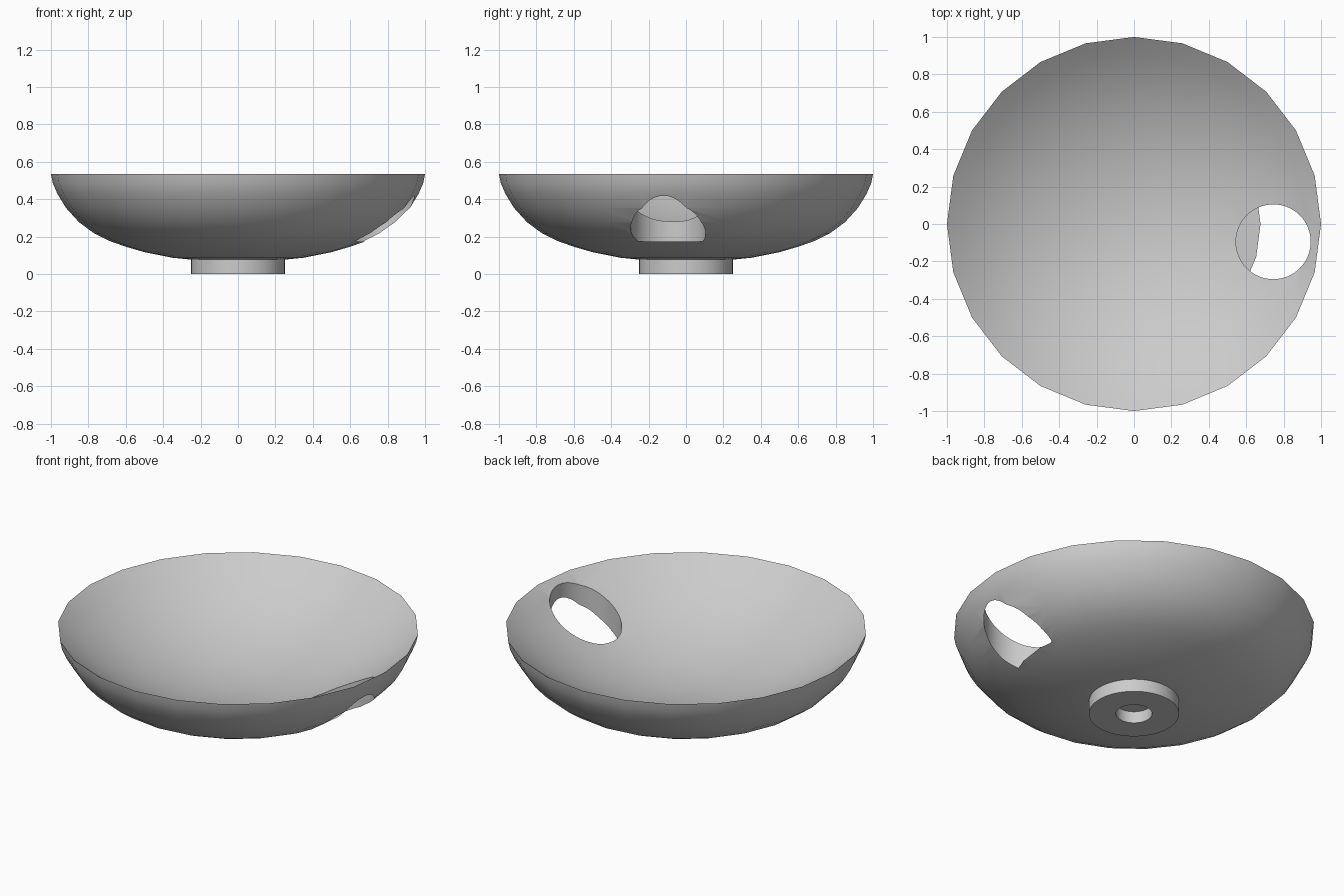
import bpy
from math import sin, cos, pi, sqrt, radians

if "Cube" in bpy.data.objects:
    bpy.data.objects.remove(bpy.data.objects["Cube"])


def lathe(name, profile, segments, closed=False):
    """Revolve (radius, z) points around the z axis; radius 0 becomes a pole."""
    verts, rings, faces = [], [], []
    for r, z in profile:
        n = 1 if r == 0 else segments
        rings.append([len(verts) + i for i in range(n)])
        verts += [(r * cos(2 * pi * i / segments), r * sin(2 * pi * i / segments), z)
                  for i in range(n)]
    pairs = list(zip(rings, rings[1:]))
    if closed:
        pairs.append((rings[-1], rings[0]))
    for a, b in pairs:
        for i in range(segments):
            j = (i + 1) % segments
            quad = [a[i % len(a)], a[j % len(a)], b[j % len(b)], b[i % len(b)]]
            faces.append(list(dict.fromkeys(quad)))
    mesh = bpy.data.meshes.new(name)
    mesh.from_pydata(verts, [], faces)
    obj = bpy.data.objects.new(name, mesh)
    bpy.context.collection.objects.link(obj)
    return obj


def smooth(obj):
    bpy.ops.object.select_all(action='DESELECT')
    obj.select_set(True)
    bpy.context.view_layer.objects.active = obj
    bpy.ops.object.shade_smooth_by_angle(angle=radians(30))


# bowl: rounded outside, spherical-cap inside, meeting in a thin rim
RIM, DEPTH = 0.535, 0.355
R = (1 + DEPTH ** 2) / (2 * DEPTH)
outside = [(0, 0.07), (0.13, 0.071), (0.25, 0.077), (0.35, 0.087), (0.5, 0.117),
           (0.6, 0.146), (0.685, 0.176), (0.77, 0.218), (0.85, 0.277),
           (0.92, 0.354), (0.966, 0.43), (0.99, 0.485), (1, RIM)]
inside = [(i / 12, RIM - DEPTH + R - sqrt(R * R - (i / 12) ** 2)) for i in range(11, -1, -1)]
bowl = lathe("bowl", outside + inside, 24)

# round vertical hole through the wall, with a flat bottom
cutter = lathe("hole_cutter", [(0, 0.173), (0.2, 0.173), (0.2, 1), (0, 1)], 64)
cutter.location = (0.745, -0.095, 0)
cutter.hide_render = True
cut = bowl.modifiers.new("hole", 'BOOLEAN')
cut.operation = 'DIFFERENCE'
cut.solver = 'EXACT'
cut.object = cutter
bpy.context.view_layer.objects.active = bowl
bpy.ops.object.modifier_apply(modifier=cut.name)
bpy.data.objects.remove(cutter)
smooth(bowl)

# foot ring under the bowl
foot = lathe("foot_ring", [(0.1, 0), (0.25, 0), (0.25, 0.095), (0.1, 0.095)], 64, closed=True)
smooth(foot)
